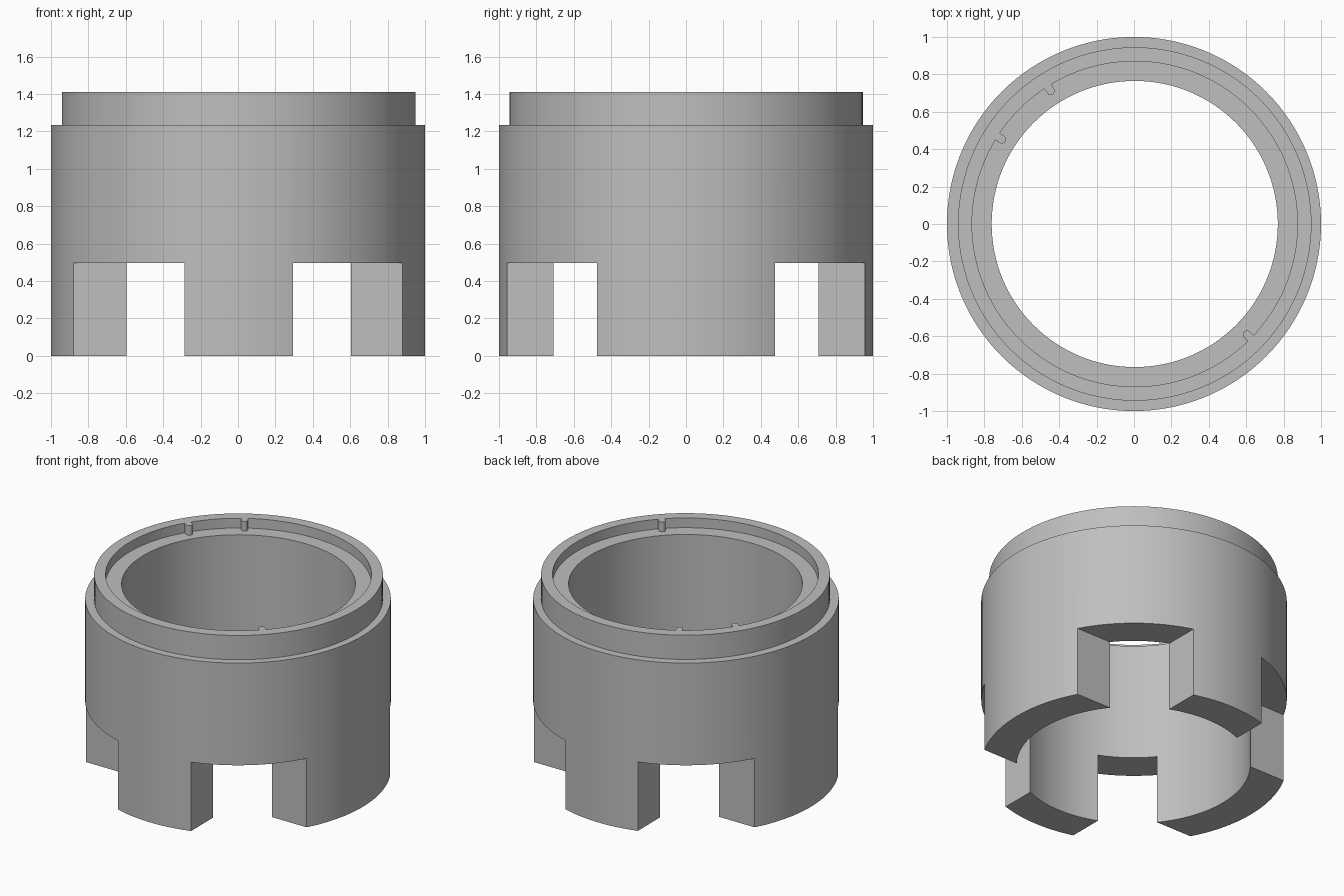
import bpy, bmesh
from math import cos, sin, pi, radians
from mathutils import Matrix

old = bpy.data.objects.get("Cube")
if old:
    bpy.data.objects.remove(old, do_unlink=True)

OFFSET = 0.004               # the bore, collar and slots sit slightly off centre
STEP_Z, TOP_Z = 1.235, 1.41
LEDGE_Z = TOP_Z - 0.07
SLOT_Z = 0.497
BORE, RIM_IN, RIM_OUT = 0.765, 0.87, 0.945

grey = bpy.data.materials.new("plain grey")
grey.use_nodes = True
colour = (0.52, 0.52, 0.52, 1)
grey.diffuse_color = colour
grey.node_tree.nodes["Principled BSDF"].inputs["Base Color"].default_value = colour


def make_object(name, bm):
    bmesh.ops.recalc_face_normals(bm, faces=bm.faces)
    mesh = bpy.data.meshes.new(name)
    bm.to_mesh(mesh)
    bm.free()
    mesh.materials.append(grey)
    obj = bpy.data.objects.new(name, mesh)
    bpy.context.collection.objects.link(obj)
    return obj


def select(obj):
    bpy.ops.object.select_all(action='DESELECT')
    obj.select_set(True)
    bpy.context.view_layer.objects.active = obj


def turned(name, profile, segments=128):
    """Turn a closed (radius, height, x shift) profile around z."""
    bm = bmesh.new()
    rings = [[bm.verts.new((r * cos(2 * pi * i / segments) + dx,
                            r * sin(2 * pi * i / segments), z))
              for i in range(segments)] for r, z, dx in profile]
    for k, ring in enumerate(rings):
        above = rings[(k + 1) % len(rings)]
        for i in range(segments):
            j = (i + 1) % segments
            bm.faces.new((ring[i], ring[j], above[j], above[i]))
    return make_object(name, bm)


# Sleeve with a stepped collar and an inner ledge
sleeve = turned("sleeve", [
    (1, 0, 0), (1, STEP_Z, 0),
    (RIM_OUT, STEP_Z, OFFSET), (RIM_OUT, TOP_Z, OFFSET),
    (RIM_IN, TOP_Z, OFFSET), (RIM_IN, LEDGE_Z, OFFSET),
    (BORE, LEDGE_Z, OFFSET), (BORE, 0, OFFSET)])

# Four corner slots leave a cross of legs at the bottom
bm = bmesh.new()
size, leg_x, leg_y = 1.0, 0.29, 0.475
for sx in (-1, 1):
    for sy in (-1, 1):
        centre = (sx * (leg_x + size / 2) + OFFSET,
                  sy * (leg_y + size / 2), SLOT_Z - size / 2)
        bmesh.ops.create_cube(bm, size=size, matrix=Matrix.Translation(centre))
cutter = make_object("slot_cutter", bm)
cutter.hide_render = True
cut = sleeve.modifiers.new("slots", 'BOOLEAN')
cut.operation = 'DIFFERENCE'
cut.solver = 'EXACT'
cut.object = cutter
select(sleeve)
bpy.ops.object.modifier_apply(modifier=cut.name)
bpy.data.objects.remove(cutter, do_unlink=True)
bpy.ops.object.shade_smooth_by_angle(angle=radians(30))


# Small round-ended keys on the inside of the collar
def key(name, angle, half=0.022, tip=0.82):
    bm = bmesh.new()
    outline = [(RIM_IN + 0.02, half)]
    for i in range(9):
        a = pi / 2 + pi * i / 8
        outline.append((tip + half + half * cos(a), half * sin(a)))
    outline.append((RIM_IN + 0.02, -half))
    face = bm.faces.new([bm.verts.new((x, y, LEDGE_Z)) for x, y in outline])
    top = bmesh.ops.extrude_face_region(bm, geom=[face])["geom"]
    bmesh.ops.translate(bm, vec=(0, 0, TOP_Z - LEDGE_Z),
                        verts=[v for v in top if isinstance(v, bmesh.types.BMVert)])
    bmesh.ops.transform(bm, verts=bm.verts, matrix=(
        Matrix.Translation((OFFSET, 0, 0)) @ Matrix.Rotation(radians(angle), 4, 'Z')))
    obj = make_object(name, bm)
    select(obj)
    bpy.ops.object.shade_smooth_by_angle(angle=radians(30))


key("back_key", 122.3)
key("right_key", 147.5)
key("front_key", -44.6)
